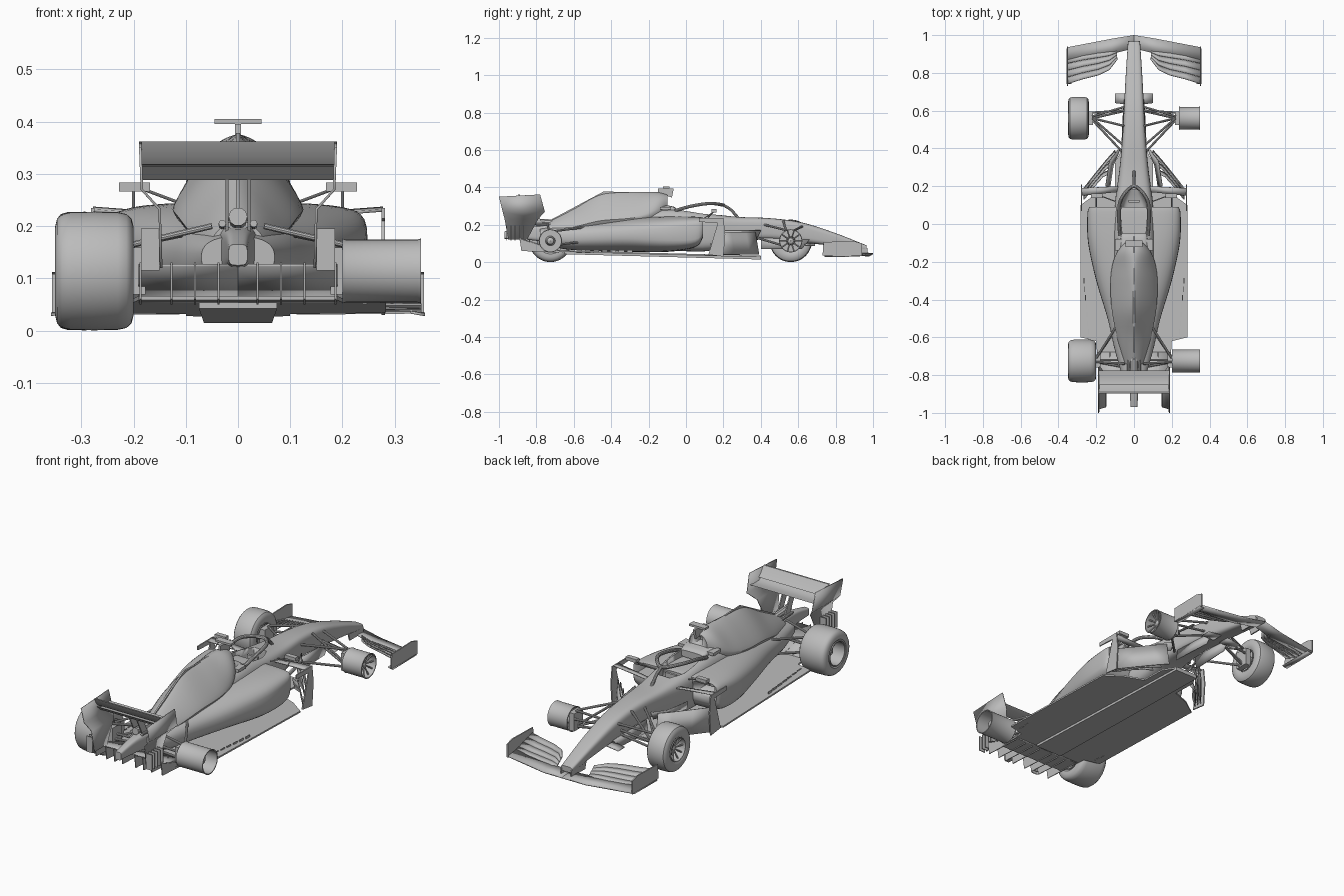
import bpy, bmesh, math
from mathutils import Vector

cube = bpy.data.objects.get("Cube")
if cube:
    bpy.data.objects.remove(cube, do_unlink=True)

material = bpy.data.materials.new("plain grey")
material.use_nodes = True
material.diffuse_color = (.5, .5, .5, 1)
material.node_tree.nodes["Principled BSDF"].inputs["Base Color"].default_value = (.5, .5, .5, 1)


# ---- helpers ----
def finish(name, bm, mirror=False, thickness=0, angle=35):
    bmesh.ops.recalc_face_normals(bm, faces=bm.faces)
    mesh = bpy.data.meshes.new(name)
    bm.to_mesh(mesh)
    bm.free()
    obj = bpy.data.objects.new(name, mesh)
    bpy.context.collection.objects.link(obj)
    mesh.materials.append(material)
    bpy.ops.object.select_all(action='DESELECT')
    obj.select_set(True)
    bpy.context.view_layer.objects.active = obj
    bpy.ops.object.shade_smooth_by_angle(angle=math.radians(angle))
    if thickness:
        solid = obj.modifiers.new("thickness", 'SOLIDIFY')
        solid.thickness, solid.offset = thickness, 0
    if mirror:
        obj.modifiers.new("mirror", 'MIRROR').use_mirror_merge = False
    return obj


def skin(bm, rings, closed=True, caps=False):
    """Bridge rings of points with quads."""
    rows = [[bm.verts.new(p) for p in ring] for ring in rings]
    for a, b in zip(rows, rows[1:]):
        for i in range(len(a) if closed else len(a) - 1):
            j = (i + 1) % len(a)
            bm.faces.new((a[i], a[j], b[j], b[i]))
    if caps:
        bm.faces.new(rows[0])
        bm.faces.new(rows[-1])


def smooth_rows(rows, steps=5):
    """Catmull-Rom interpolation between control rows."""
    out = []
    for i in range(len(rows) - 1):
        a, b, c, d = (rows[max(0, min(k, len(rows) - 1))] for k in range(i - 1, i + 3))
        for s in range(steps):
            t = s / steps
            out.append([q + t / 2 * (r - p + t * (2*p - 5*q + 4*r - e + t * (3*(q - r) + e - p)))
                        for p, q, r, e in zip(a, b, c, d)])
    return out + [list(rows[-1])]


def loft(name, rows, sides=40):
    """Rows along y: position, half width, bottom, top, squareness."""
    def power(v, p):
        return math.copysign(abs(v) ** (2 / p), v)
    rings = []
    for y, w, low, high, p in smooth_rows(rows):
        angles = [2 * math.pi * i / sides for i in range(sides)]
        rings.append([(w * power(math.cos(a), p), y,
                       (low + high) / 2 + (high - low) / 2 * power(math.sin(a), p)) for a in angles])
    bm = bmesh.new()
    skin(bm, rings, caps=True)
    return finish(name, bm)


def plate(name, outline, axis, start, end, mirror=False):
    """Extrude a flat outline along one axis."""
    place = {'x': lambda u, v, w: (w, u, v), 'z': lambda u, v, w: (u, v, w)}[axis]
    bm = bmesh.new()
    skin(bm, [[place(u, v, w) for u, v in outline] for w in (start, end)], caps=True)
    return finish(name, bm, mirror)


def box(name, centre, size, mirror=False):
    x, y, z = centre
    a, b, c = (s / 2 for s in size)
    outline = [(x - a, y - b), (x + a, y - b), (x + a, y + b), (x - a, y + b)]
    return plate(name, outline, 'z', z - c, z + c, mirror)


def sheet(name, edge_a, edge_b, thickness=.005):
    """Thin mirrored panel stretched between two polylines."""
    bm = bmesh.new()
    skin(bm, [edge_a, edge_b], closed=False)
    return finish(name, bm, True, thickness)


def tube(name, points, radius, mirror=False):
    """Round bar along a smooth path."""
    path = [Vector(p) for p in (smooth_rows(points) if len(points) > 2 else points)]
    rings = []
    for i, p in enumerate(path):
        along = path[min(i + 1, len(path) - 1)] - path[max(i - 1, 0)]
        turn = along.to_track_quat('Z', 'Y')
        rings.append([p + turn @ Vector((radius * math.cos(k * math.pi / 5), radius * math.sin(k * math.pi / 5), 0))
                      for k in range(10)])
    bm = bmesh.new()
    skin(bm, rings, caps=True)
    return finish(name, bm, mirror)


def lathe(name, profile, centre, sides=48):
    """Spin (offset, radius) pairs about a sideways axle."""
    x, y, z = centre
    bm = bmesh.new()
    skin(bm, [[(x + o, y + r * math.cos(2 * math.pi * i / sides), z + r * math.sin(2 * math.pi * i / sides))
               for i in range(sides)] for o, r in profile])
    return finish(name, bm)


def carve(target, cutter):
    cutter.hide_render = True
    bpy.context.view_layer.objects.active = target
    cut = target.modifiers.new("opening", 'BOOLEAN')
    cut.object, cut.solver = cutter, 'EXACT'
    bpy.ops.object.modifier_apply(modifier=cut.name)
    bpy.data.objects.remove(cutter, do_unlink=True)


# ---- bodywork ----
nose = loft("nose_and_cockpit", [
    (.965, .032, .062, .09, 3.5), (.8, .043, .085, .155, 4), (.62, .053, .105, .212, 4), (.45, .062, .12, .235, 4),
    (.28, .078, .11, .242, 4), (.12, .1, .06, .26, 4), (-.05, .11, .06, .285, 3.5), (-.2, .11, .06, .285, 3)])
sidepods = loft("sidepods", [
    (.09, .235, .13, .238, 6), (.05, .247, .08, .243, 5), (-.1, .243, .055, .245, 3.5), (-.3, .2, .055, .237, 2.6),
    (-.5, .14, .06, .215, 2.4), (-.65, .106, .07, .197, 2.5), (-.78, .07, .1, .18, 2.5)])
engine_cover = loft("engine_cover", [
    (-.1, .05, .24, .36, 2.2), (-.15, .09, .18, .374, 1.7), (-.22, .115, .12, .376, 1.35), (-.32, .125, .09, .375, 1.2),
    (-.46, .117, .08, .362, 1.12), (-.6, .09, .09, .285, 1.25), (-.74, .055, .1, .212, 1.7)])
plate("spine_fin", [(-.18, .37), (-.44, .378), (-.735, .22), (-.73, .18), (-.4, .3)], 'x', -.004, .004)
carve(nose, loft("cockpit_cutter", [(-.09, .045, .17, .4, 5), (-.03, .064, .15, .4, 5), (.1, .066, .15, .4, 5),
                                    (.18, .035, .17, .4, 4)]))
for side in (-1, 1):
    carve(sidepods, box("inlet_cutter", (side * .17, .06, .195), (.11, .16, .05)))
carve(engine_cover, box("airbox_cutter", (0, -.11, .328), (.045, .08, .04)))
box("seat", (0, -.03, .19), (.1, .08, .09))
loft("headrest", [(-.14, .075, .25, .31, 4), (-.07, .07, .25, .298, 4), (-.05, .065, .25, .285, 4)])
box("headrest_wing", (.08, -.11, .288), (.04, .06, .015), True)
box("steering_wheel", (0, .12, .225), (.06, .012, .035))
plate("camera_stalk", [(-.15, .37), (-.15, .395), (-.065, .395), (-.075, .345)], 'x', -.006, .006)
box("camera_bar", (0, -.105, .4), (.09, .035, .01))

# ---- halo and mirrors ----
tube("halo_hoop", [(-.075, -.06, .275), (-.08, .03, .3), (-.07, .13, .314), (0, .2, .305), (.07, .13, .314),
                   (.08, .03, .3), (.075, -.06, .275)], .009)
tube("halo_post", [(0, .2, .305), (0, .24, .28), (0, .28, .235)], .008)
box("mirror", (.198, .15, .275), (.06, .025, .017), True)
tube("mirror_stalk", [(.1, .12, .24), (.18, .15, .27)], .003, True)
tube("mirror_post", [(.2, .15, .27), (.2, .09, .23)], .003, True)

# ---- floor, plank and diffuser ----
half = [(.06, .4), (.1, .33), (.1, .2), (.2, .16), (.283, .1), (.283, -.6), (.2, -.62), (.19, -.78)]
floor = plate("floor", half + [(-x, y) for x, y in reversed(half)], 'z', 0, .008)
plank = plate("plank", [(.065, .4), (.075, -.65), (-.075, -.65), (-.065, .4)], 'z', -.012, .002)
for part in (floor, plank):
    for vert in part.data.vertices:
        vert.co.z += .037 - .027 * vert.co.y
sheet("diffuser", [(0, -.66, .055), (.19, -.66, .055)], [(0, -.88, .125), (.19, -.88, .125)])
for x in (.035, .08, .125, .185):
    plate("diffuser_strake", [(-.68, .05), (-.88, .06), (-.89, .13), (-.68, .065)], 'x', x, x + .004, True)
for i in range(7):
    box("floor_edge_fin", (.265 - .004 * i, -.3 - .045 * i, .057), (.004, .03, .014), True)

# ---- bargeboards ----
for i, height in enumerate((.16, .14, .1)):
    path = [(.1 + .01 * i, .39 - .05 * i), (.145 + .01 * i, .34 - .035 * i), (.21, .26 - .02 * i), (.265, .19 - .02 * i)]
    sheet("bargeboard", [(x, y, .04) for x, y in path], [(x, y - .02, height) for x, y in path])
plate("deflector", [(.2, .03), (.21, .15), (.2, .235), (.07, .235), (.07, .215), (.17, .21), (.12, .04)],
      'x', .275, .281, True)
sheet("deflector_bridge", [(.08, .2, .22), (.278, .19, .235)], [(.08, .17, .215), (.278, .15, .23)])
sheet("shoulder_vane", [(.08, .4, .17), (.13, .33, .17), (.15, .2, .17)], [(.08, .38, .13), (.11, .31, .13), (.13, .18, .12)])
sheet("nose_vane", [(.02, .69, .1), (.1, .69, .09)], [(.02, .63, .1), (.1, .64, .09)])
sheet("nose_vane_side", [(.05, .66, .12), (.055, .4, .13)], [(.055, .62, .07), (.065, .4, .07)])

# ---- front wing ----
sheet("front_wing_main", [(0, 1, .045), (.12, .98, .034), (.355, .935, .036)],
      [(0, .93, .05), (.12, .9, .042), (.355, .87, .045)], thickness=.007)
for i in range(4):
    def edge(t):
        return [(x, front + (back - front) * t, .04 + .04 * t)
                for x, front, back in ((.09, .92, .87), (.13, .915, .815), (.19, .91, .785), (.27, .9, .765), (.35, .885, .74))]
    sheet("front_wing_flap", edge(i / 4), [(x, y, z + .004) for x, y, z in edge((i + .93) / 4)])
plate("front_wing_endplate", [(.94, .032), (.94, .1), (.9, .112), (.735, .108), (.73, .035)], 'x', .35, .356, True)
sheet("front_wing_footplate", [(.33, .93, .035), (.33, .74, .035)], [(.358, .93, .032), (.358, .74, .03)])
plate("front_wing_pylon", [(.97, .045), (.97, .075), (.84, .11), (.86, .045)], 'x', .025, .032, True)

# ---- rear wing ----
plate("rear_wing_main", [(-.775, .305), (-.81, .288), (-.85, .288), (-.88, .315), (-.85, .3), (-.81, .3)], 'x', -.185, .185)
plate("rear_wing_flap", [(-.85, .315), (-.87, .318), (-.885, .335), (-.898, .362), (-.89, .362), (-.87, .335)], 'x', -.185, .185)
sheet("rear_wing_endplate", [(.187, -1, .35), (.184, -.98, .27), (.15, -.97, .232), (.147, -.95, .12)],
      [(.187, -.78, .362), (.184, -.755, .27), (.15, -.79, .232), (.147, -.85, .12)])
for i in range(5):
    box("endplate_slat", (.168, -.87 - .022 * i, .155), (.035, .004, .08), True)
plate("rear_wing_pylon", [(-.76, .19), (-.8, .19), (-.85, .29), (-.81, .295)], 'x', .018, .024, True)
loft("crash_structure", [(-.7, .04, .1, .2, 4), (-.85, .025, .12, .19, 4), (-.97, .018, .125, .165, 4)])
tube("exhaust_pipe", [(0, -.7, .21), (0, -.83, .218)], .018)
tube("wastegate_pipe", [(.03, -.72, .2), (.03, -.82, .205)], .007, True)

# ---- wheels: bare rims on the left, tyres on the right ----
for place, y, x, w, depth in (("front", .56, .294, .055, .01), ("rear", -.725, .275, .075, .04)):
    for side in (-1, 1):
        centre = (side * x, y, .114)
        lathe(place + "_rim", [(-w, .057), (-w, .062), (.006 - w, .06), (w - .006, .06), (w, .062), (w, .057), (-w, .057)], centre)
        lathe(place + "_wheel_disc", [(-depth * side, .0005), (-depth * side, .057),
                                      (-(depth + .006) * side, .057), (-(depth + .006) * side, .0005)], centre)
        lathe(place + "_hub", [(side * -w, .03), (side * w * .5, .018), (side * w * .6, .0005)], centre)
        for k in range(10 if place == "front" else 0):
            a = k * math.pi / 5
            spin = Vector((0, math.cos(a), math.sin(a)))
            tube("wheel_spoke", [Vector(centre) + spin * r + Vector((side * w * f, 0, 0))
                                 for r, f in ((.014, .5), (.058, .7))], .004)
    lathe(place + "_tyre", [(-w * .9, .06), (-w, .07), (-w, .085), (-w * .95, .1), (-w * .82, .109), (-w * .6, .1125),
                            (0, .1135), (w * .6, .1125), (w * .82, .109), (w * .95, .1), (w, .085), (w, .07), (w * .9, .06)],
          (-x, y, .114))
    box(place + "_brake_duct", (x - w - .008, y, .114), (.03, .07, .09), True)

# ---- suspension ----
for name, inner, outer in (
        ("front_upper_arm_a", (.05, .62, .19), (.22, .57, .165)), ("front_upper_arm_b", (.06, .42, .2), (.22, .56, .165)),
        ("front_lower_arm_a", (.045, .6, .13), (.22, .56, .08)), ("front_lower_arm_b", (.06, .38, .13), (.22, .55, .08)),
        ("front_push_rod", (.055, .52, .22), (.22, .56, .09)), ("steering_rod", (.05, .6, .15), (.22, .59, .13)),
        ("rear_upper_arm_a", (.05, -.74, .2), (.2, -.73, .165)), ("rear_upper_arm_b", (.08, -.52, .19), (.2, -.71, .165)),
        ("rear_lower_arm_a", (.04, -.76, .12), (.2, -.73, .09)), ("rear_lower_arm_b", (.09, -.55, .11), (.2, -.71, .09)),
        ("drive_shaft", (.03, -.72, .12), (.2, -.72, .114))):
    tube(name, [inner, outer], .006, True)
